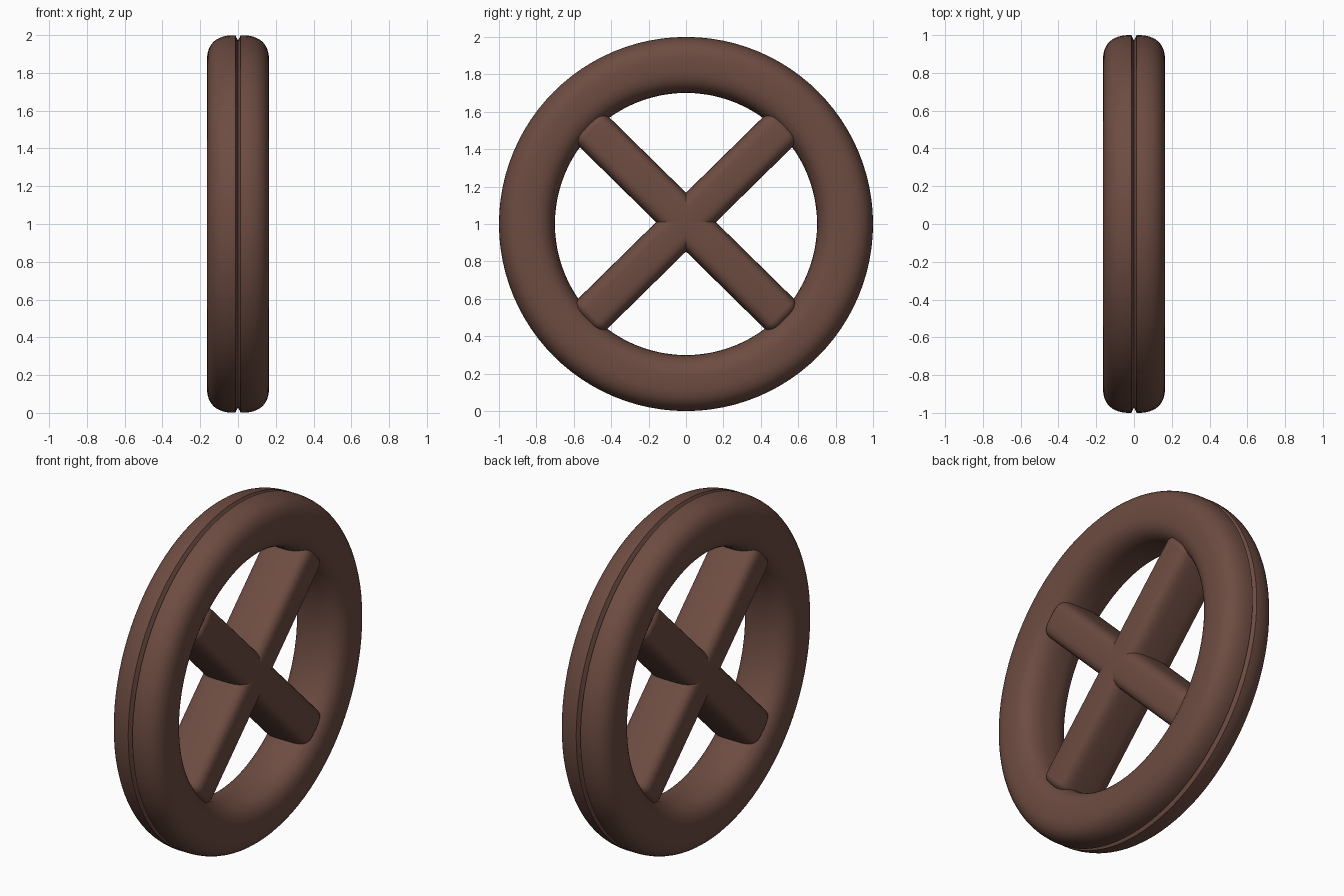
import bpy, bmesh, math
from mathutils import Matrix, Vector

cube = bpy.data.objects.get("Cube")
if cube:
    bpy.data.objects.remove(cube, do_unlink=True)

brown = bpy.data.materials.new("dark_brown")
brown.use_nodes = True
COLOUR = (0.153, 0.072, 0.053, 1)
brown.diffuse_color = COLOUR
brown.node_tree.nodes["Principled BSDF"].inputs["Base Color"].default_value = COLOUR


def superellipse(a, b, power, angle):
    """Point on a rounded-rectangle-like outline."""
    c, s = math.cos(angle), math.sin(angle)
    return (a * math.copysign(abs(c) ** (2 / power), c),
            b * math.copysign(abs(s) ** (2 / power), s))


def loft(name, rings, closed):
    """Join equal rings of points; closed wraps round, otherwise the ends are capped."""
    bm = bmesh.new()
    loops = [[bm.verts.new(p) for p in ring] for ring in rings]
    n = len(loops[0])
    pairs = list(zip(loops, loops[1:])) + ([(loops[-1], loops[0])] if closed else [])
    for one, two in pairs:
        for i in range(n):
            j = (i + 1) % n
            bm.faces.new((one[i], one[j], two[j], two[i]))
    if not closed:
        bm.faces.new(loops[0])
        bm.faces.new(loops[-1])
    bmesh.ops.recalc_face_normals(bm, faces=bm.faces)
    mesh = bpy.data.meshes.new(name)
    bm.to_mesh(mesh)
    bm.free()
    mesh.materials.append(brown)
    obj = bpy.data.objects.new(name, mesh)
    bpy.context.collection.objects.link(obj)
    bpy.ops.object.select_all(action="DESELECT")
    obj.select_set(True)
    bpy.context.view_layer.objects.active = obj
    bpy.ops.object.shade_smooth_by_angle(angle=math.radians(40))
    return obj


# Rim: rounded section with a narrow groove round the tread
STEPS = 48
section = []
for k in range(STEPS):
    x, r = superellipse(0.165, 0.15, 2.7, math.tau * k / STEPS)
    if k == STEPS // 4:
        section += [(0.014, 0.149), (0.009, 0.138), (0, 0.122),
                    (-0.009, 0.138), (-0.014, 0.149)]
    else:
        section.append((x, r))

SEGMENTS = 96
rim_rings = []
for i in range(SEGMENTS):
    turn = Matrix.Rotation(math.tau * i / SEGMENTS, 3, "X")
    rim_rings.append([turn @ Vector((x, 0, 0.85 + r)) + Vector((0, 0, 1))
                      for x, r in section])
loft("rim", rim_rings, True)

# Spokes: two crossing bars with softened edges and rounded ends
HALF = 0.745
SOFT = 0.045
stations = []
for k in range(6):
    t = math.pi / 2 * k / 5
    stations.append((HALF - SOFT * (1 - math.sin(t)), SOFT * (1 - math.cos(t))))
stations = [(-d, inset) for d, inset in reversed(stations)] + stations

for name, side in (("rising_spoke", 1), ("falling_spoke", -1)):
    place = (Matrix.Translation((0, 0, 1.01))
             @ Matrix.Rotation(side * math.radians(44.5), 4, "X"))
    rings = []
    for along, inset in stations:
        ring = [superellipse(0.15 - inset, 0.112 - inset, 4, math.tau * k / 40)
                for k in range(40)]
        rings.append([place @ Vector((x, along, w)) for x, w in ring])
    loft(name, rings, False)
